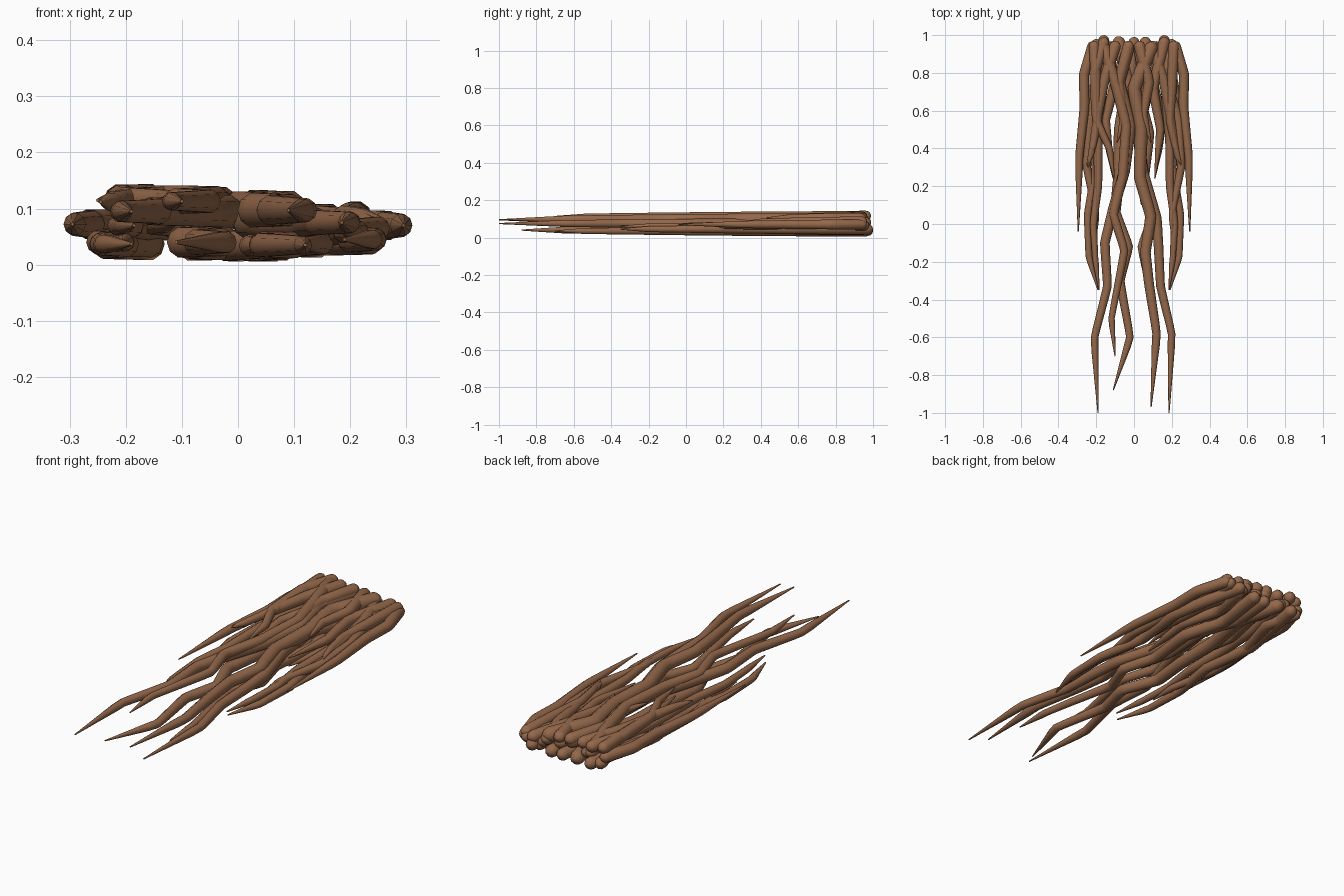
import bpy
from mathutils import Vector

if "Cube" in bpy.data.objects:
    bpy.data.objects.remove(bpy.data.objects["Cube"])

mat = bpy.data.materials.new("brown")
mat.diffuse_color = (0.30, 0.14, 0.07, 1)
mat.use_nodes = True
mat.node_tree.nodes["Principled BSDF"].inputs["Base Color"].default_value = mat.diffuse_color


def strand(name, z, r, pts):
    """Tapered strand: round root, softly kinked path, pointed tip."""
    p = [Vector((x, y, z)) for x, y in pts]
    path = [p[0]]
    for a, b, c in zip(p, p[1:], p[2:]):          # chamfer each kink
        path += [b.lerp(a, 0.17), b, b.lerp(c, 0.17)]
        path[-2] = b * 0.84 + (path[-1] + path[-3]) * 0.08
    path.append(p[-1])
    dist = [0]
    for a, b in zip(path, path[1:]):
        dist.append(dist[-1] + (b - a).length)
    rad = [r * max(0.12, (1 - (d / dist[-1]) ** 1.6 * 0.55)) for d in dist]
    rad[-1] = 0.003
    # hemispherical root cap
    back = (path[0] - path[1]).normalized()
    cap = [(path[0] + back * r * k, r * (1 - k * k) ** 0.5) for k in (0.995, 0.87, 0.5)]
    pr = cap + list(zip(path, rad))
    cu = bpy.data.curves.new(name, 'CURVE')
    cu.dimensions = '3D'
    cu.bevel_depth = 1
    cu.bevel_resolution = 3
    cu.use_fill_caps = True
    sp = cu.splines.new('POLY')
    sp.points.add(len(pr) - 1)
    for q, (co, rr) in zip(sp.points, pr):
        q.co = (*co, 1)
        q.radius = rr
    ob = bpy.data.objects.new(name, cu)
    bpy.context.collection.objects.link(ob)
    bpy.ops.object.select_all(action='DESELECT')
    ob.select_set(True)
    bpy.context.view_layer.objects.active = ob
    bpy.ops.object.convert(target='MESH')
    ob = bpy.context.object
    ob.data.materials.clear()
    ob.data.materials.append(mat)
    bpy.ops.object.shade_smooth_by_angle(angle=0.9)


def pair(name, zl, zr, r, pts):
    """Left and right strands mirrored in x, at their own heights."""
    strand(name + "_left", zl, r, [(-x, y) for x, y in pts])
    strand(name + "_right", zr, r, pts)


# outer strands
pair("outer_strand", .072, .070, .028, [(.22, .94), (.265, .79), (.262, .62), (.29, .36), (.295, -.04)])
pair("side_strand", .037, .045, .030, [(.16, .97), (.205, .75), (.235, .58), (.2, .3), (.245, .05), (.24, -.17), (.19, -.35)])
pair("side_inner_strand", .070, .060, .028, [(.12, .94), (.17, .7), (.19, .45), (.19, .2), (.215, .0), (.205, -.18), (.185, -.35)])

# long middle strands
strand("long_strand_left", .095, .032, [(-.03, .93), (-.08, .75), (-.02, .52), (-.05, .28), (-.11, .08), (-.155, -.1), (-.14, -.33), (-.21, -.6), (-.19, -1)])
strand("long_strand_right", .075, .032, [(.03, .93), (.07, .7), (.02, .5), (.045, .28), (.12, .03), (.13, -.12), (.14, -.33), (.2, -.58), (.185, -1)])
strand("middle_strand_left", .040, .034, [(-.08, .96), (-.03, .75), (-.075, .5), (-.08, .25), (-.1, .06), (-.03, -.12), (-.075, -.3), (-.02, -.6), (-.11, -.88)])
strand("middle_strand_right", .097, .036, [(.09, .93), (.0, .72), (.04, .5), (.03, .25), (.09, .04), (.06, -.15), (.08, -.32), (.12, -.58), (.09, -.97)])
strand("thin_strand_left", .113, .030, [(-.16, .94), (-.09, .72), (-.04, .52), (-.06, .25), (-.11, .05), (-.05, -.14), (-.12, -.5), (-.10, -.7)])
strand("thin_strand_right", .035, .031, [(.06, .96), (.02, .7), (.08, .48), (.05, .22), (.1, .04), (.04, -.12), (.085, -.35), (.115, -.52), (.12, -.7)])

# short covering strands
pair("short_outer_strand", .115, .085, .029, [(.21, .94), (.2, .72), (.19, .55), (.215, .42), (.25, .31)])
pair("short_middle_strand", .075, .040, .029, [(.14, .94), (.1, .75), (.15, .55), (.135, .42), (.11, .24)])
pair("short_inner_strand", .110, .105, .030, [(.03, .94), (.08, .75), (.05, .58), (.09, .43)])
pair("short_side_strand", .112, .078, .030, [(.10, .94), (.16, .75), (.205, .5), (.225, .38), (.245, .3)])
pair("back_strand", .040, .065, .029, [(.2, .95), (.16, .8), (.235, .55), (.25, .3), (.2, .05), (.205, -.1)])
strand("crown_strand_left", .116, .029, [(-.16, .96), (-.21, .8), (-.2, .55), (-.13, .4), (-.105, .24)])
strand("crown_strand_right", .080, .030, [(.16, .96), (.10, .72), (.14, .5), (.11, .24)])
strand("under_strand", .034, .030, [(0, .96), (-.02, .75), (.04, .55), (.02, .3), (.04, .1)])
